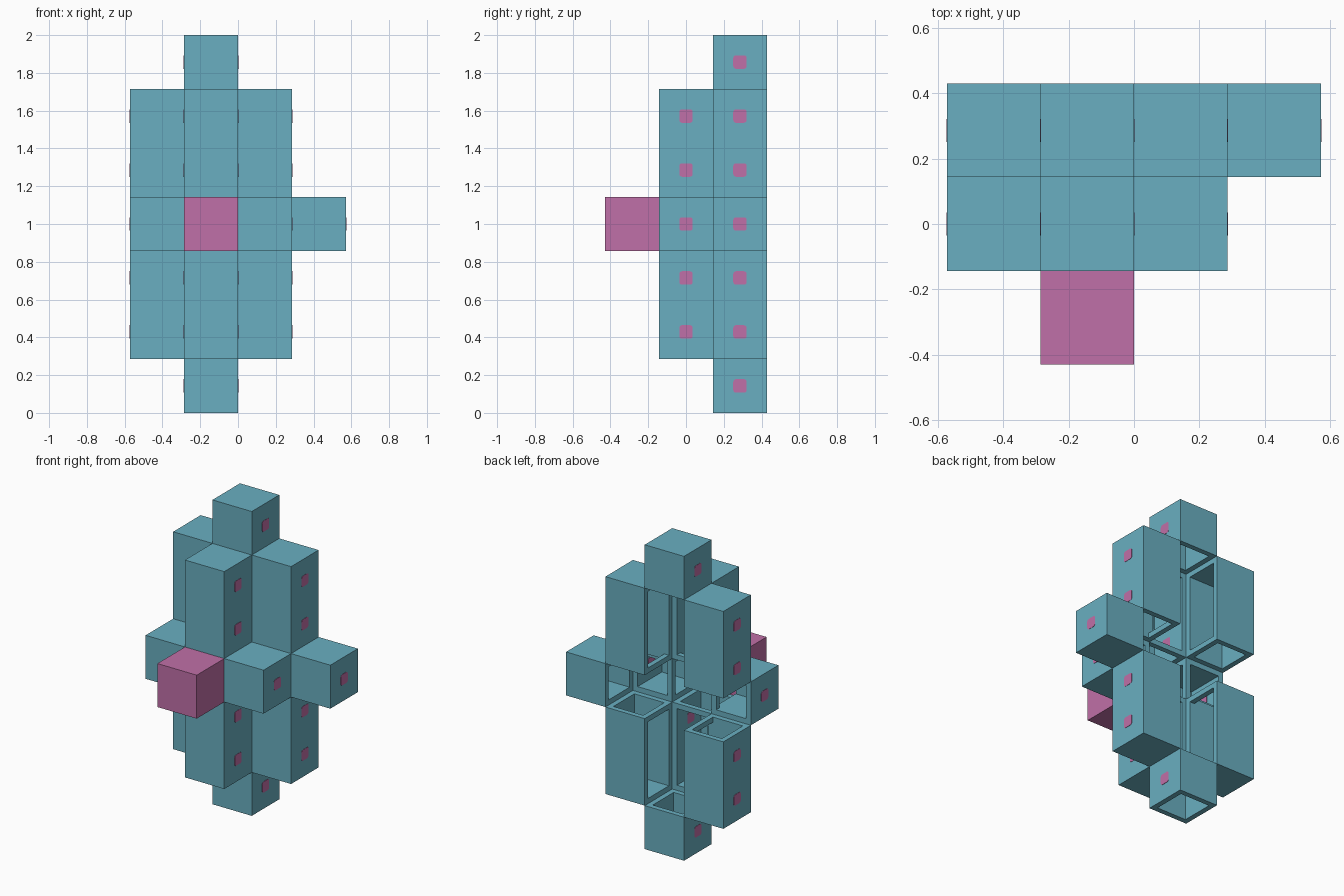
import bpy, bmesh
from mathutils import Vector

cube = bpy.data.objects.get("Cube")
if cube:
    bpy.data.objects.remove(cube, do_unlink=True)

S = 2 / 7             # size of one cell
T = 0.12              # wall thickness in cells
ORIGIN = Vector((2, 1.5, 0))


def make_material(name, colour):
    m = bpy.data.materials.new(name)
    m.diffuse_color = colour
    m.use_nodes = True
    m.node_tree.nodes["Principled BSDF"].inputs["Base Color"].default_value = colour
    return m


TEAL = make_material("teal", (0.144, 0.429, 0.533, 1))
PINK = make_material("pink", (0.53, 0.162, 0.392, 1))


def finish(name, bm, mat):
    bmesh.ops.remove_doubles(bm, verts=bm.verts, dist=1e-5)
    bmesh.ops.recalc_face_normals(bm, faces=bm.faces)
    for v in bm.verts:
        v.co = (v.co - ORIGIN) * S
    mesh = bpy.data.meshes.new(name)
    bm.to_mesh(mesh)
    bm.free()
    mesh.materials.append(mat)
    ob = bpy.data.objects.new(name, mesh)
    bpy.context.collection.objects.link(ob)
    return ob


def hollow_box(name, lo, hi, openings, mat=TEAL):
    """Thick-walled box in cell units; each opening leaves a frame."""
    bm = bmesh.new()
    for axis in range(3):
        a, b = [i for i in range(3) if i != axis]
        for side in (0, 1):
            outer = (lo, hi)[side][axis]
            inner = outer + (T, -T)[side]

            def ring(inset, depth):
                pts = []
                for u, v in ((0, 0), (1, 0), (1, 1), (0, 1)):
                    p = [0, 0, 0]
                    p[axis] = depth
                    p[a] = (lo[a] + inset, hi[a] - inset)[u]
                    p[b] = (lo[b] + inset, hi[b] - inset)[v]
                    pts.append(bm.verts.new(p))
                return pts

            def band(r, s):
                for i in range(4):
                    j = (i + 1) % 4
                    bm.faces.new((r[i], r[j], s[j], s[i]))

            if "-+"[side] + "xyz"[axis] in openings:
                rim = ring(T, outer)
                band(ring(0, outer), rim)
                band(rim, ring(T, inner))
            else:
                bm.faces.new(ring(0, outer))
                bm.faces.new(ring(T, inner))
    return finish(name, bm, mat)


def side_plug(name, x, direction, y, z):
    """Small rounded square that passes through a side wall."""
    bm = bmesh.new()
    bmesh.ops.create_cube(bm, size=1)
    edges = [e for e in bm.edges
             if abs(e.verts[0].co.x - e.verts[1].co.x) > 0.5]
    bmesh.ops.bevel(bm, geom=edges, offset=0.2, segments=3, profile=0.5,
                    affect='EDGES')
    centre = Vector((x - direction * T / 2, y, z))
    for v in bm.verts:
        v.co = Vector((v.co.x * (T + 0.014), v.co.y * 0.25, v.co.z * 0.25)) + centre
    finish(name, bm, PINK)


def part(name, x, y, z, openings, height=1, plugs="-+", mat=TEAL):
    hollow_box(name, (x, y, z), (x + 1, y + 1, z + height), openings, mat)
    for sign in plugs:
        d = 1 if sign == "+" else -1
        for k in range(height):
            side_plug(name + ("_left_plug" if d > 0 else "_right_plug"),
                      x + (d > 0), d, y + 0.5, z + k + 0.5)


# End blocks on the vertical axis
part("top_block", 1, 2, 6, ["-z"])
part("bottom_block", 1, 2, 0, ["+z", "-z"])

# Two-cell columns above and below the middle layer
for level, z, inward in (("upper", 4, "-z"), ("lower", 1, "+z")):
    part(level + "_front_column", 1, 1, z, ["+y", inward], 2)
    part(level + "_left_column", 2, 2, z, ["-x", inward], 2, "+")
    part(level + "_right_column", 0, 2, z, ["+x", inward], 2, "-")

# Middle layer
part("middle_left_block", 2, 1, 3, ["-x", "+y"], plugs="+")
part("middle_right_block", 0, 1, 3, ["+x", "+y"], plugs="-")
part("outer_left_block", 3, 2, 3, ["-x"], plugs="+")
part("front_block", 1, 0, 3, ["+y"], plugs="", mat=PINK)
